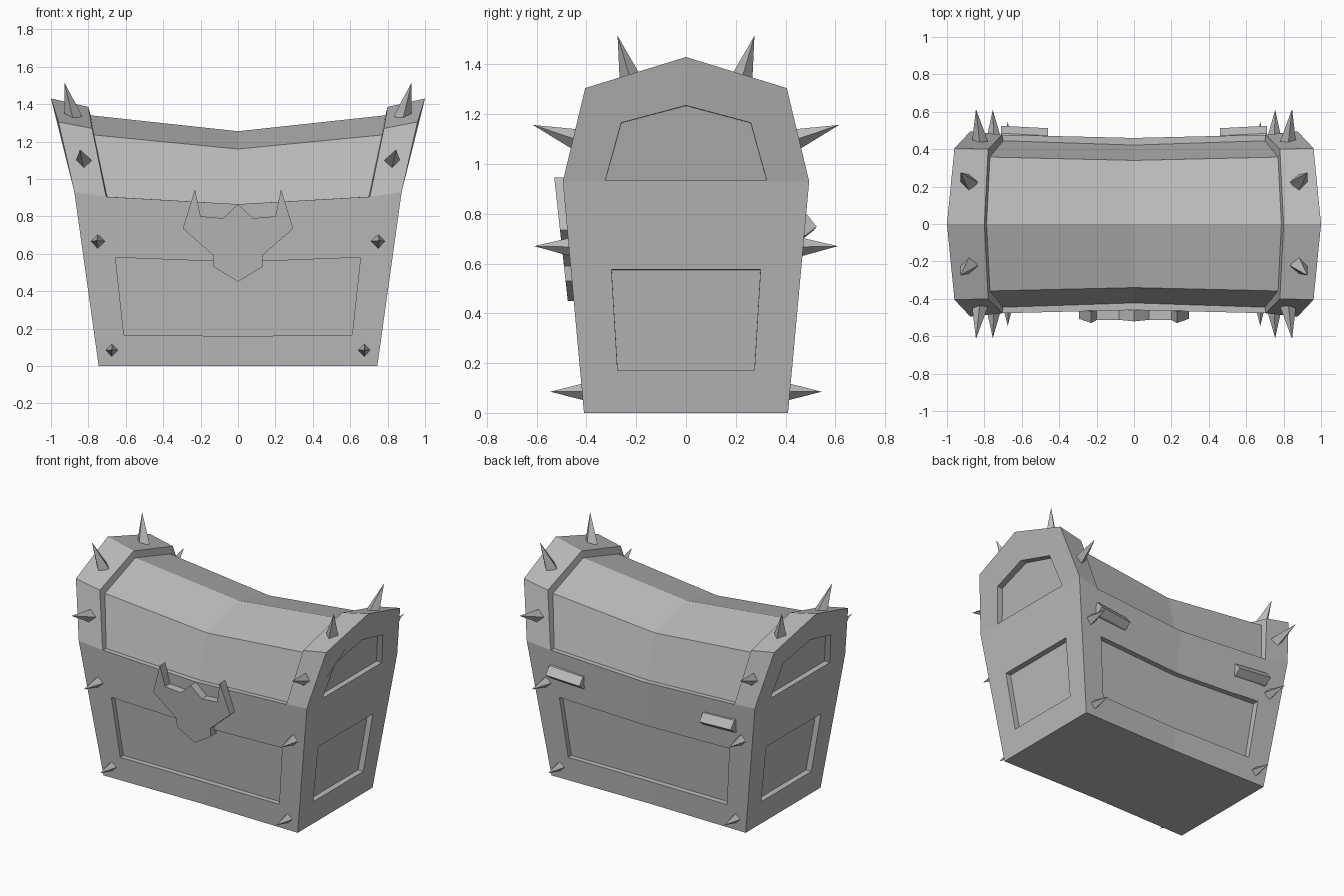
import bpy, bmesh
from mathutils import Vector

if "Cube" in bpy.data.objects:
    bpy.data.objects.remove(bpy.data.objects["Cube"])

grey = bpy.data.materials.new("plain_grey")
grey.use_nodes = True
grey.diffuse_color = (0.5, 0.5, 0.5, 1)
grey.node_tree.nodes["Principled BSDF"].inputs["Base Color"].default_value = grey.diffuse_color


def finish(name, bm):
    bmesh.ops.remove_doubles(bm, verts=bm.verts, dist=0.0005)
    bmesh.ops.recalc_face_normals(bm, faces=bm.faces)
    mesh = bpy.data.meshes.new(name)
    bm.to_mesh(mesh)
    bm.free()
    mesh.materials.append(grey)
    ob = bpy.data.objects.new(name, mesh)
    bpy.context.collection.objects.link(ob)
    return ob


def prism(name, near, far):
    """Closed solid between two loops with equal point counts."""
    bm = bmesh.new()
    a = [bm.verts.new(p) for p in near]
    b = [bm.verts.new(p) for p in far]
    n = len(a)
    bm.faces.new(a)
    bm.faces.new(b[::-1])
    for i in range(n):
        j = (i + 1) % n
        bm.faces.new((a[i], b[i], b[j], a[j]))
    return finish(name, bm)


def both_sides(half):
    """Mirror a half outline; points on the centre line are kept once."""
    return half + [(-u, v) for u, v in reversed(half) if u > 0]


# Chest shell: one quarter, reflected to all four corners
P = dict(
    floor=(0, 0, 0), floor_end=(0.745, 0, 0), end_mid=(0.875, 0, 0.93),
    e0=(0.745, -0.41, 0), e1=(0.875, -0.495, 0.93),      # end outline
    e2=(0.96, -0.405, 1.305), e3=(1.0, 0, 1.43),
    b1=(0.705, -0.477, 0.905), b2=(0.78, -0.4, 1.27), b3=(0.8, 0, 1.385),   # band edge
    r1=(0.7, -0.445, 0.905), r2=(0.77, -0.358, 1.235), r3=(0.788, 0, 1.34),  # sunk lid
    c0=(0, -0.4, 0), rim=(0, -0.46, 0.865),              # middle section
    c1=(0, -0.422, 0.865), c2=(0, -0.34, 1.16), c3=(0, 0, 1.255),
)
FACES = [
    "floor c0 e0 floor_end", "floor_end e0 e1 end_mid", "end_mid e1 e2 e3",
    "c0 rim b1 e1 e0", "rim c1 r1 b1", "e1 b1 b2 e2", "e2 b2 b3 e3",
    "b1 r1 r2 b2", "b2 r2 r3 b3", "r1 c1 c2 r2", "r2 c2 c3 r3",
]
bm = bmesh.new()
for sx in (1, -1):
    for sy in (1, -1):
        v = {k: bm.verts.new((x * sx, y * sy, z)) for k, (x, y, z) in P.items()}
        for f in FACES:
            bm.faces.new([v[k] for k in f.split()])
chest = finish("chest_shell", bm)


def cut(cutter):
    cutter.hide_render = True
    mod = chest.modifiers.new("recess", 'BOOLEAN')
    mod.operation = 'DIFFERENCE'
    mod.solver = 'EXACT'
    mod.object = cutter
    bpy.context.view_layer.objects.active = chest
    bpy.ops.object.modifier_apply(modifier=mod.name)
    bpy.data.objects.remove(cutter)


# Sunk panels on front and back
long_panel = both_sides([(0, 0.16), (0.61, 0.165), (0.655, 0.58), (0, 0.555)])
for s in (-1, 1):
    cut(prism("long_panel_cutter", [(x, s * 0.7, z) for x, z in long_panel],
              [(x, s * (0.36 + 0.075 * z + 0.02 * abs(x)), z) for x, z in long_panel]))

# Sunk panels on both ends
low_panel = both_sides([(0.28, 0.17), (0.305, 0.587)])
high_panel = both_sides([(0.33, 0.935), (0.265, 1.172), (0, 1.243)])
for s in (-1, 1):
    for outline, base, slope in ((low_panel, 0.705, 0.14), (high_panel, 0.626, 0.225)):
        bottom = outline[0][1]
        cut(prism("end_panel_cutter", [(s * 1.2, y, z) for y, z in outline],
                  [(s * (base + slope * z), y * 0.98, bottom + (z - bottom) * 0.97)
                   for y, z in outline]))

# Horned lock plate, leaning with the front
lock = both_sides([(0, 0.45), (0.13, 0.53), (0.13, 0.59), (0.295, 0.735),
                   (0.23, 0.945), (0.2, 0.8), (0.08, 0.79), (0, 0.865)])
prism("lock_plate", [(x, -0.4255 - 0.11 * z, z) for x, z in lock],
      [(x, -0.3655 - 0.11 * z, z) for x, z in lock])

# Wedge hinges on the back
wedge = [(0.45, 0.795), (0.48, 0.79), (0.52, 0.74), (0.475, 0.705), (0.45, 0.7)]
for s, side in ((1, "left"), (-1, "right")):
    prism(side + "_hinge", [(s * 0.46, y - 0.008, z - 0.008) for y, z in wedge],
          [(s * 0.71, y + 0.005, z + 0.008) for y, z in wedge])


# Four-sided spikes: base centre, tip, base radius
def spike(name, base, tip, radius):
    base, tip = Vector(base), Vector(tip)
    axis = (tip - base).normalized()
    side = axis.cross(Vector((1, 0, 0))).normalized()
    up = axis.cross(side)
    base = base - axis * 0.02
    bm = bmesh.new()
    ring = [bm.verts.new(base + d * radius) for d in (side, up, -side, -up)]
    top = bm.verts.new(tip)
    bm.faces.new(ring)
    for i in range(4):
        bm.faces.new((ring[i], ring[(i + 1) % 4], top))
    finish(name, bm)


SPIKES = {
    "foot_spike": ((0.675, 0.415, 0.085), (0.675, 0.545, 0.085), 0.038),
    "middle_spike": ((0.75, 0.465, 0.667), (0.755, 0.61, 0.67), 0.042),
    "shoulder_spike": ((0.825, 0.445, 1.1), (0.845, 0.615, 1.157), 0.046),
    "crown_spike": ((0.885, 0.225, 1.345), (0.928, 0.275, 1.515), 0.048),
}
for name, (b, t, r) in SPIKES.items():
    for sx, side in ((1, "left"), (-1, "right")):
        for sy, end in ((-1, "front"), (1, "back")):
            spike(f"{end}_{side}_{name}", (b[0] * sx, b[1] * sy, b[2]),
                  (t[0] * sx, t[1] * sy, t[2]), r)
